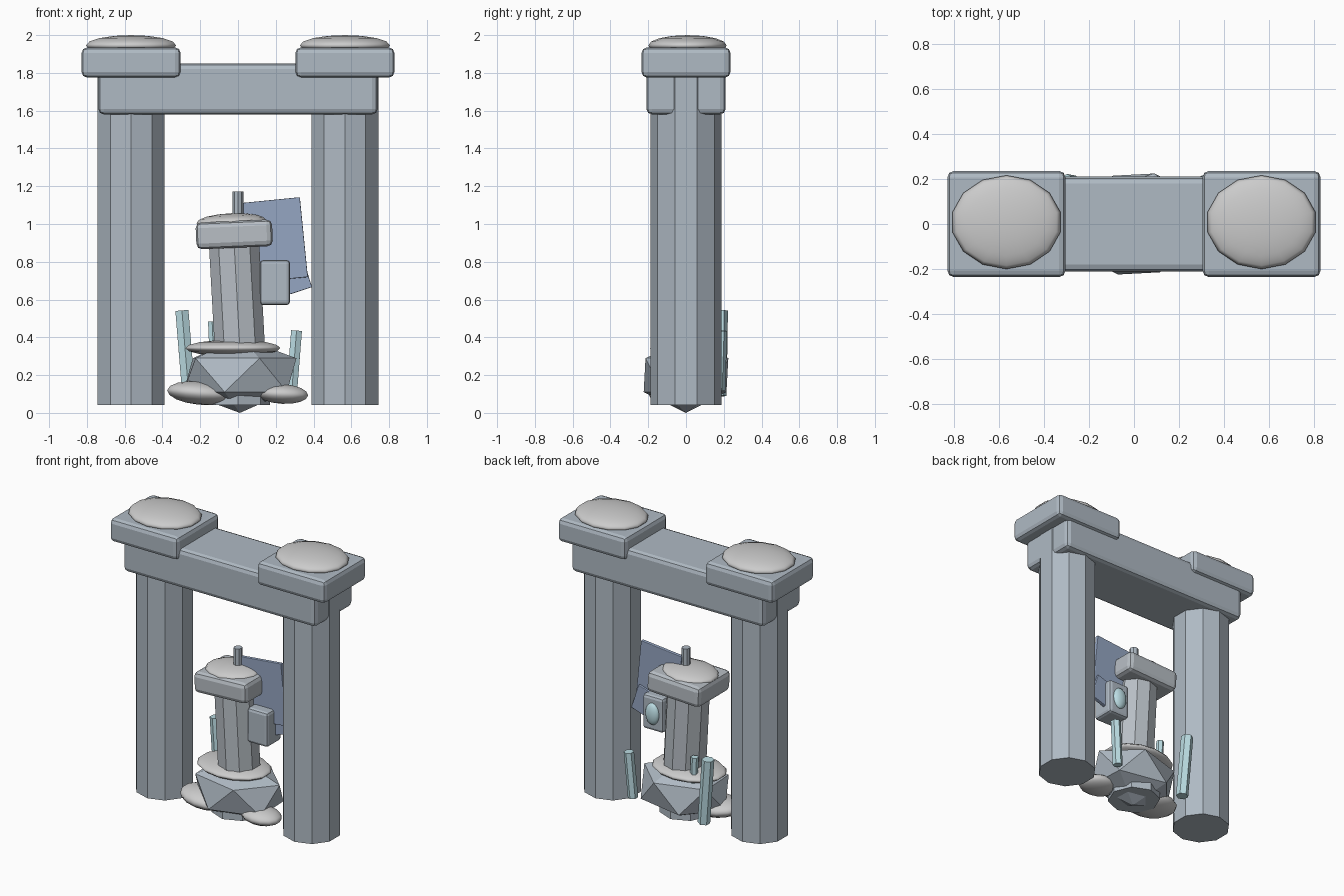
import bpy
from math import radians
from mathutils import Vector

if "Cube" in bpy.data.objects:
    bpy.data.objects.remove(bpy.data.objects["Cube"])


def material(name, rgb):
    m = bpy.data.materials.new(name)
    m.diffuse_color = (*rgb, 1)
    m.use_nodes = True
    m.node_tree.nodes["Principled BSDF"].inputs["Base Color"].default_value = m.diffuse_color
    return m


STONE = material("stone", (0.43, 0.49, 0.55))
PALE = material("pale_stone", (0.48, 0.52, 0.56))
SNOW = material("snow", (0.86, 0.89, 0.89))
CLOTH = material("cloth", (0.30, 0.38, 0.54))
ICE = material("ice", (0.50, 0.72, 0.77))


def finish(name, mat):
    o = bpy.context.object
    o.name = name
    o.data.materials.append(mat)
    return o


def block(name, loc, size, mat, rot_y=0, bevel=0.03):
    bpy.ops.mesh.primitive_cube_add(size=1, location=loc)
    o = finish(name, mat)
    o.scale = size
    bpy.ops.object.transform_apply(location=False, rotation=False, scale=True)
    o.rotation_euler.y = radians(rot_y)
    if bevel:
        mod = o.modifiers.new("rounded_edges", 'BEVEL')
        mod.width = bevel
        mod.segments = 2
    return o


def prism(name, bottom, top, radius, sides, mat):
    a, b = Vector(bottom), Vector(top)
    d = b - a
    bpy.ops.mesh.primitive_cylinder_add(vertices=sides, radius=radius,
                                        depth=d.length, location=(a + b) / 2)
    o = finish(name, mat)
    o.rotation_mode = 'QUATERNION'
    o.rotation_quaternion = Vector((0, 0, 1)).rotation_difference(d)
    return o


def mound(name, loc, radii, mat=SNOW, rot_y=0):
    bpy.ops.mesh.primitive_uv_sphere_add(segments=14, ring_count=8, location=loc)
    o = finish(name, mat)
    o.scale = radii
    o.rotation_euler.y = radians(rot_y)
    bpy.ops.object.shade_smooth()
    return o


# Gate: pillars, capstones with snow, and lintel
for side, label in ((-1, "left"), (1, "right")):
    x = side * 0.566
    prism(label + "_pillar", (x, 0, 0.042), (x, 0, 1.8), 0.187, 10, STONE)
    block(label + "_capstone", (x, 0, 1.855), (0.525, 0.472, 0.16), STONE)
    mound(label + "_cap_snow", (x, 0.008, 1.945), (0.245, 0.208, 0.055))
block("lintel", (0, 0, 1.715), (1.48, 0.42, 0.27), STONE)

# Faceted base rock standing on its lowest point, with a foot disc
bpy.ops.mesh.primitive_ico_sphere_add(subdivisions=1, radius=1, location=(0.01, 0, 0.2))
rock = finish("base_rock", STONE)
rock.scale = (0.335, 0.258, 0.2)
rock.rotation_euler.z = radians(3)
prism("base_foot", (0, 0, 0.042), (0, 0, 0.15), 0.17, 8, STONE)

# Snow drifts around the base
mound("left_drift", (-0.2, -0.06, 0.105), (0.18, 0.14, 0.062), rot_y=5)
mound("right_drift", (0.235, -0.08, 0.1), (0.14, 0.11, 0.052), rot_y=3)
mound("column_foot_snow", (-0.027, 0, 0.343), (0.258, 0.19, 0.044))

# Leaning broken column with tilted cap
prism("column", (0.012, 0, 0.3), (-0.022, 0, 0.92), 0.14, 10, PALE)
block("column_cap", (-0.02, 0, 0.945), (0.405, 0.36, 0.142), PALE, rot_y=-2.5)
mound("column_cap_snow", (-0.035, 0, 1.012), (0.19, 0.16, 0.045), rot_y=-2.5)
prism("banner_pole", (0, 0, 0.7), (0, 0, 1.172), 0.028, 8, STONE)

# Hanging banner in two bent pieces
block("banner", (0.192, 0.015, 0.915), (0.315, 0.025, 0.425), CLOTH, -5.7, 0.004)
block("banner_hem", (0.222, 0.03, 0.705), (0.30, 0.025, 0.18), CLOTH, -18, 0.004)

# Lantern box with a glowing lens on the back
block("lantern", (0.196, 0.008, 0.69), (0.16, 0.16, 0.24), STONE, 0, 0.02)
mound("lantern_lens", (0.196, 0.088, 0.69), (0.052, 0.03, 0.075), ICE)

# Ice crystals behind the base
for i, (bottom, top, r) in enumerate((
        ((-0.26, 0.175, 0.09), (-0.297, 0.182, 0.542), 0.04),
        ((0.285, 0.175, 0.12), (0.31, 0.185, 0.435), 0.033),
        ((-0.125, 0.1, 0.2), (-0.137, 0.1, 0.485), 0.025))):
    prism("ice_crystal_%d" % (i + 1), bottom, top, r, 6, ICE)
